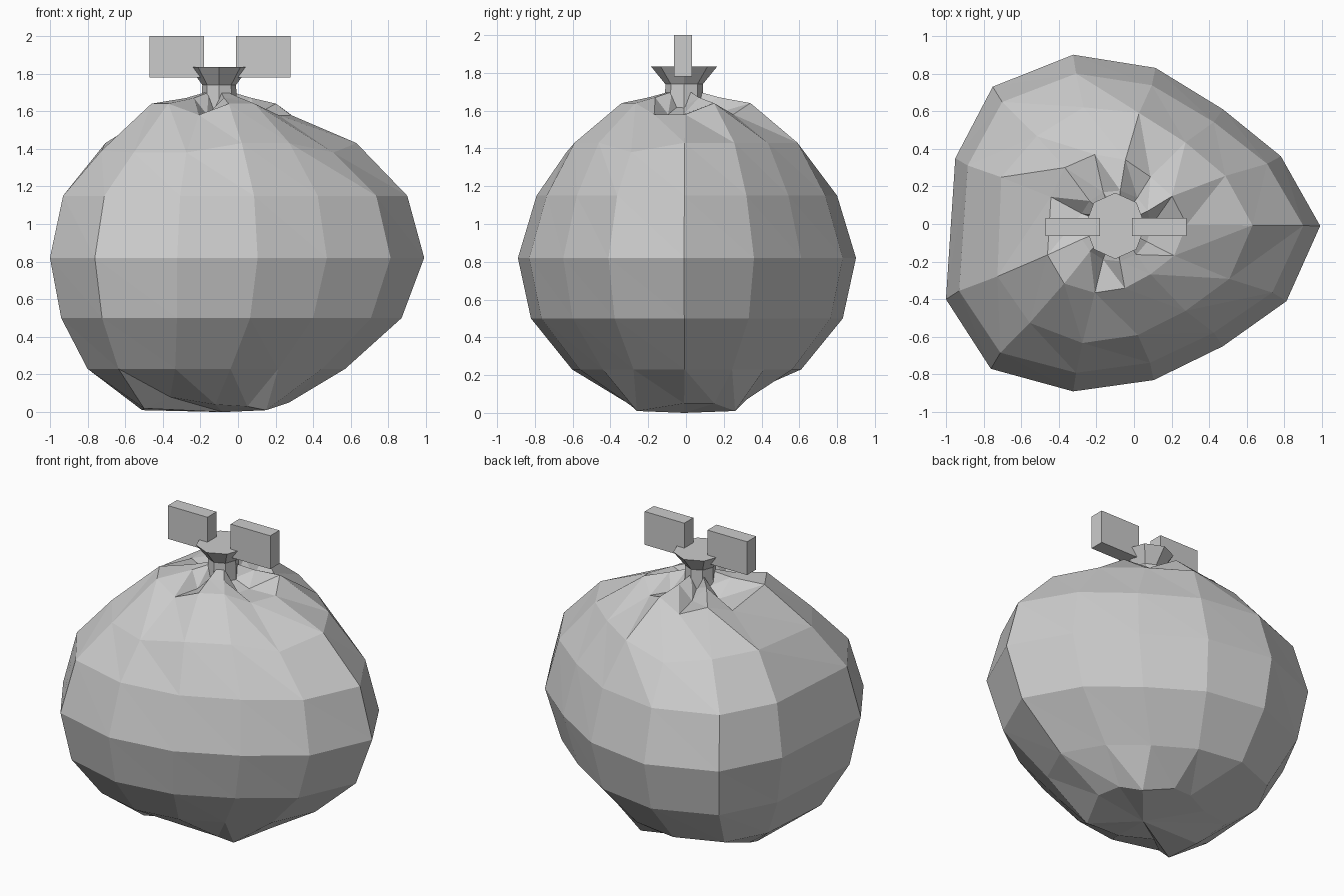
import bpy, bmesh, math

if "Cube" in bpy.data.objects:
    bpy.data.objects.remove(bpy.data.objects["Cube"], do_unlink=True)

grey = bpy.data.materials.new("bag grey")
grey.use_nodes = True
colour = (0.6, 0.6, 0.6, 1)
grey.diffuse_color = colour
grey.node_tree.nodes["Principled BSDF"].inputs["Base Color"].default_value = colour


def finish(bm, name):
    bmesh.ops.recalc_face_normals(bm, faces=bm.faces)
    mesh = bpy.data.meshes.new(name)
    bm.to_mesh(mesh)
    bm.free()
    mesh.materials.append(grey)
    ob = bpy.data.objects.new(name, mesh)
    bpy.context.collection.objects.link(ob)
    return ob


def loft(bm, rings):
    """Join equal-length rings of points into a skin of triangles."""
    loops = [[bm.verts.new(p) for p in ring] for ring in rings]
    n = len(loops[0])
    for low, high in zip(loops, loops[1:]):
        for i in range(n):
            j = (i + 1) % n
            bm.faces.new((low[i], low[j], high[i]))
            bm.faces.new((low[j], high[j], high[i]))
    return loops


# Sack: one lopsided outline, shifted and scaled at each height
outline = [(1.0, -0.01), (0.79, 0.36), (0.48, 0.61), (0.12, 0.83), (-0.32, 0.90),
           (-0.75, 0.73), (-0.95, 0.35), (-1.0, -0.40), (-0.76, -0.77),
           (-0.32, -0.89), (0.11, -0.83), (0.48, -0.65), (0.82, -0.41)]
# Crumpled underside: corners that touch the ground and folds between them
underside = [(0.27, -0.01, 0.05), (0.24, 0.15, 0.05), (0.15, 0.26, 0.01), (-0.05, 0.32, 0.07),
             (-0.20, 0.29, 0.09), (-0.38, 0.20, 0.09), (-0.58, 0.17, 0.09),
             (-0.51, -0.02, 0.01), (-0.50, -0.27, 0.02), (-0.36, -0.24, 0.08),
             (-0.12, -0.29, 0.04), (0.05, -0.28, 0.03), (0.15, -0.26, 0.01)]
levels = [  # height, left, right, half depth
    (0.23, -0.80, 0.57, 0.61), (0.50, -0.94, 0.87, 0.83), (0.82, -1.00, 0.99, 0.90),
    (1.15, -0.93, 0.90, 0.80), (1.43, -0.74, 0.63, 0.64), (1.62, -0.46, 0.28, 0.37)]
# Dents in the upper sack: corner -> (drop, tuck)
dents = {4: (0.06, 0.03), 5: (0.03, 0.10), 7: (0.04, 0.02), 8: (0.05, 0.04),
         9: (0.05, 0.0), 12: (0.05, 0.0)}
rings = [underside]
for z, left, right, depth in levels:
    mid, half = (left + right) / 2, (right - left) / 2
    ring = []
    for i, (x, y) in enumerate(outline):
        drop, tuck = dents.get(i, (0, 0)) if z == 1.43 else (0, 0)
        ring.append((mid + half * x * (1 - tuck), depth / 0.9 * y * (1 - tuck), z - drop))
    rings.append(ring)

# Gathered pleats: valleys and ridges running into the neck
valleys = {0, 2, 4, 6, 9, 12}
cx, cy = -0.10, -0.01
rings[-1] = [(x, y, z - 0.04 if i in valleys else z + 0.02)
             for i, (x, y, z) in enumerate(rings[-1])]


def gather(radius, ridge, valley):
    ring = []
    for i, (x, y) in enumerate(outline):
        a = math.atan2(y, x)
        ring.append((cx + radius * math.cos(a), cy + radius * math.sin(a),
                     valley if i in valleys else ridge))
    return ring


rings += [gather(0.19, 1.67, 1.58), gather(0.08, 1.70, 1.62)]

bm = bmesh.new()
loops = loft(bm, rings)
for loop, point in ((loops[0], (-0.08, -0.01, 0.0)), (loops[-1], (cx, cy, 1.68))):
    tip = bm.verts.new(point)
    for i, v in enumerate(loop):
        bm.faces.new((v, loop[(i + 1) % len(loop)], tip))
finish(bm, "sack")

# Tied neck with flared mouth
sides = 8
bm = bmesh.new()
loops = loft(bm, [[(cx + r * math.cos(math.tau * i / sides),
                    cy + 1.1 * r * math.sin(math.tau * i / sides), z) for i in range(sides)]
                  for r, z in ((0.095, 1.58), (0.09, 1.74), (0.16, 1.835))])
bm.faces.new(loops[-1])
bm.faces.new(loops[0])
finish(bm, "neck")

# Two tie ends
for name, x in (("tie_right", -0.325), ("tie_left", 0.135)):
    bm = bmesh.new()
    bmesh.ops.create_cube(bm, size=1)
    bmesh.ops.scale(bm, vec=(0.29, 0.095, 0.22), verts=bm.verts)
    bmesh.ops.translate(bm, vec=(x, -0.015, 1.89), verts=bm.verts)
    finish(bm, name)
